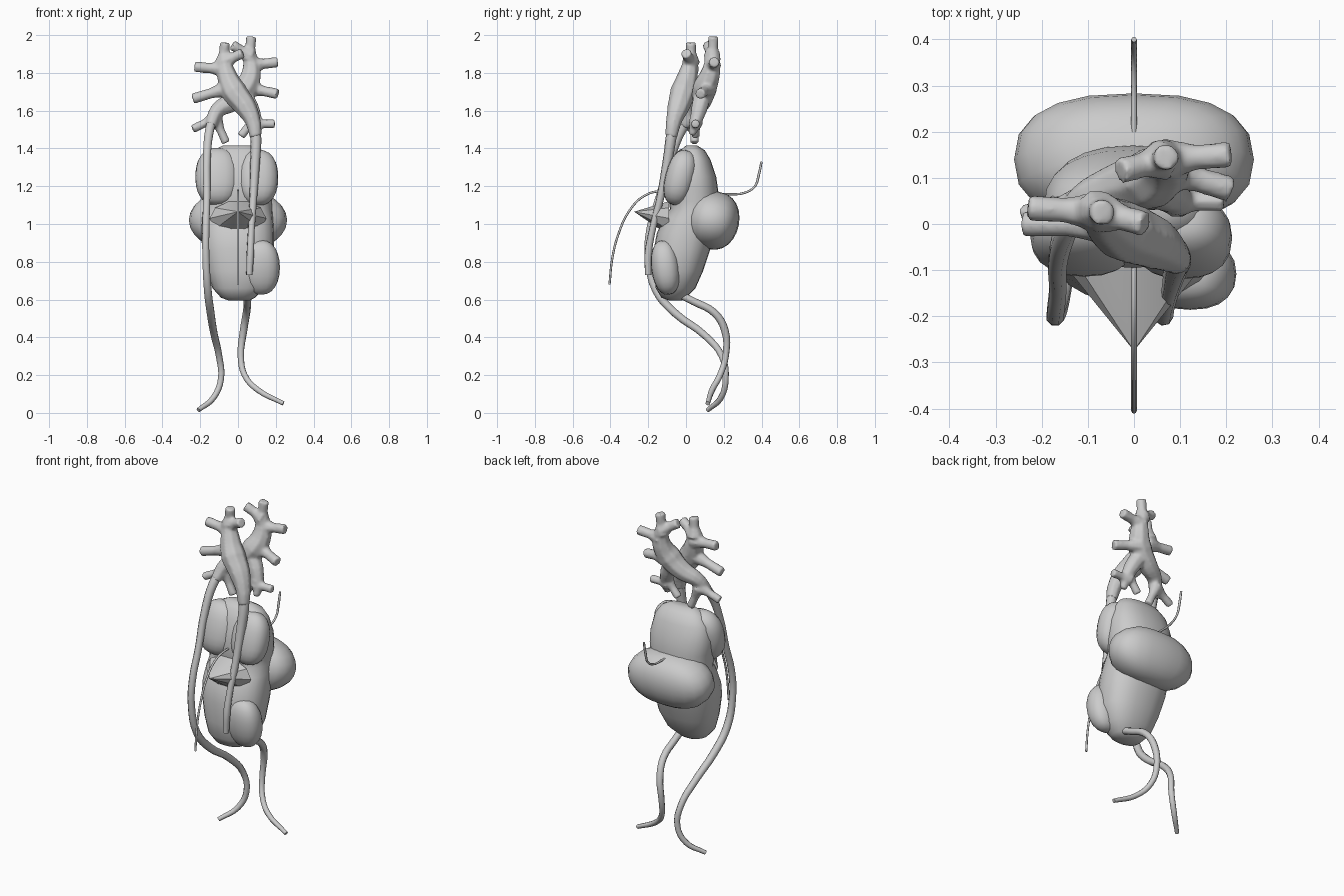
import bpy, bmesh, math
from mathutils import Vector

if "Cube" in bpy.data.objects:
    bpy.data.objects.remove(bpy.data.objects["Cube"])

grey = bpy.data.materials.new("light grey")
grey.diffuse_color = (0.6, 0.6, 0.6, 1)
grey.use_nodes = True
grey.node_tree.nodes["Principled BSDF"].inputs["Base Color"].default_value = grey.diffuse_color


def select(obs):
    bpy.ops.object.select_all(action='DESELECT')
    for ob in obs:
        ob.select_set(True)
    bpy.context.view_layer.objects.active = obs[0]


def finish(name, bm, angle=40):
    bmesh.ops.recalc_face_normals(bm, faces=bm.faces)
    me = bpy.data.meshes.new(name)
    bm.to_mesh(me)
    bm.free()
    me.materials.append(grey)
    ob = bpy.data.objects.new(name, me)
    bpy.context.collection.objects.link(ob)
    select([ob])
    bpy.ops.object.shade_smooth_by_angle(angle=math.radians(angle))
    return ob


def power(v, e):
    return math.copysign(abs(v) ** e, v)


def blob(name, center, size, tilt=0.0, e=0.85, ez=None, seg=20):
    """Rounded lobe, slightly boxy, tilted about x."""
    bm = bmesh.new()
    bmesh.ops.create_uvsphere(bm, u_segments=seg, v_segments=12, radius=1)
    c, s = math.cos(tilt), math.sin(tilt)
    exps = (e, e, ez or e)
    for v in bm.verts:
        x, y, z = (power(v.co[i], exps[i]) * size[i] for i in range(3))
        v.co = Vector((x, c * y - s * z, s * y + c * z)) + Vector(center)
    return finish(name, bm)


def loft(name, rings, seg=24, e=0.85):
    """rings: z, front y, back y, left x, right x."""
    bm = bmesh.new()
    loops = []
    for z, y0, y1, x0, x1 in rings:
        loop = []
        for i in range(seg):
            a = math.tau * i / seg
            loop.append(bm.verts.new(((x0 + x1) / 2 + (x1 - x0) / 2 * power(math.cos(a), e),
                                      (y0 + y1) / 2 + (y1 - y0) / 2 * power(math.sin(a), e), z)))
        loops.append(loop)
    for a, b in zip(loops, loops[1:]):
        for i in range(seg):
            j = (i + 1) % seg
            bm.faces.new((a[i], a[j], b[j], b[i]))
    bm.faces.new(loops[0])
    bm.faces.new(loops[-1])
    return finish(name, bm)


def tube(name, pts, steps=4):
    """Smooth vessel through points (x, y, z, radius)."""
    cu = bpy.data.curves.new(name, 'CURVE')
    cu.dimensions = '3D'
    cu.bevel_depth = 1
    cu.bevel_resolution = 2
    cu.resolution_u = steps
    cu.use_fill_caps = True
    sp = cu.splines.new('BEZIER')
    sp.bezier_points.add(len(pts) - 1)
    for bp, (x, y, z, r) in zip(sp.bezier_points, pts):
        bp.co = (x, y, z)
        bp.radius = r
        bp.handle_left_type = bp.handle_right_type = 'AUTO'
    ob = bpy.data.objects.new(name, cu)
    bpy.context.collection.objects.link(ob)
    bpy.context.view_layer.update()
    me = bpy.data.meshes.new_from_object(ob.evaluated_get(bpy.context.evaluated_depsgraph_get()))
    bpy.data.objects.remove(ob)
    bm = bmesh.new()
    bm.from_mesh(me)
    bpy.data.meshes.remove(me)
    bmesh.ops.remove_doubles(bm, verts=bm.verts, dist=1e-5)
    return finish(name, bm, 50)


def fuse(name, obs):
    """Melt overlapping vessels into one branching skin."""
    select(obs)
    bpy.ops.object.join()
    ob = bpy.context.view_layer.objects.active
    ob.name = name
    for m in list(ob.modifiers):
        ob.modifiers.remove(m)
    rm = ob.modifiers.new("skin", 'REMESH')
    rm.mode = 'VOXEL'
    rm.voxel_size = 0.008
    rm.use_smooth_shade = True
    sm = ob.modifiers.new("soften", 'SMOOTH')
    sm.factor = 0.5
    sm.iterations = 5
    for m in ("skin", "soften"):
        bpy.ops.object.modifier_apply(modifier=m)
    return ob


# central body
loft("body_core", [
    (0.595, -0.09, -0.02, -0.05, 0.06), (0.61, -0.13, 0.00, -0.09, 0.09),
    (0.66, -0.16, 0.05, -0.135, 0.14), (0.75, -0.17, 0.09, -0.165, 0.18),
    (0.87, -0.17, 0.13, -0.19, 0.19), (0.95, -0.155, 0.15, -0.195, 0.19),
    (1.03, -0.12, 0.165, -0.19, 0.185), (1.08, -0.085, 0.17, -0.185, 0.18),
    (1.12, -0.09, 0.17, -0.185, 0.18), (1.18, -0.095, 0.17, -0.19, 0.185),
    (1.25, -0.085, 0.16, -0.195, 0.185), (1.34, -0.06, 0.13, -0.175, 0.165),
    (1.39, -0.03, 0.10, -0.13, 0.13), (1.415, 0.00, 0.06, -0.08, 0.08)])

# lobes around the body
blob("upper_left_lobe", (-0.108, -0.02, 1.25), (0.118, 0.085, 0.155), -0.25, 0.85)
blob("upper_right_lobe", (0.105, -0.03, 1.245), (0.108, 0.08, 0.15), -0.25, 0.85)
blob("lower_right_lobe", (0.122, -0.108, 0.77), (0.1, 0.076, 0.145), 0.12, 0.85, 0.95)
blob("back_belt", (0, 0.14, 1.02), (0.26, 0.142, 0.155), -0.2, 0.8, 1.0)

# pointed beak on the front
bm = bmesh.new()
tip = bm.verts.new((0, -0.275, 1.065))
base = [bm.verts.new((0.15 * math.cos(math.tau * i / 10), -0.09,
                      1.03 + 0.095 * math.sin(math.tau * i / 10))) for i in range(10)]
bm.faces.new(base)
for i in range(10):
    bm.faces.new((base[i], base[(i + 1) % 10], tip))
finish("front_beak", bm, 30)

# long vessels hanging down
tube("left_long_vessel", [
    (-0.125, 0.035, 1.58, .026), (-0.15, -0.02, 1.50, .025), (-0.165, -0.08, 1.35, .022),
    (-0.165, -0.14, 1.15, .02), (-0.17, -0.19, 0.98, .02), (-0.17, -0.20, 0.83, .02),
    (-0.16, -0.16, 0.65, .022), (-0.145, -0.06, 0.53, .022), (-0.125, 0.10, 0.41, .02),
    (-0.10, 0.19, 0.30, .018), (-0.09, 0.21, 0.18, .017), (-0.13, 0.185, 0.08, .016),
    (-0.21, 0.115, 0.015, .012)])
tube("right_long_vessel", [
    (0.088, -0.07, 1.52, .028), (0.095, -0.08, 1.45, .029), (0.09, -0.10, 1.32, .026),
    (0.08, -0.14, 1.12, .02), (0.07, -0.18, 0.96, .018), (0.065, -0.20, 0.84, .02),
    (0.06, -0.20, 0.73, .017)])
tube("right_lower_vessel", [
    (0.05, -0.06, 0.64, .02), (0.05, 0.04, 0.59, .02), (0.045, 0.15, 0.53, .02),
    (0.03, 0.205, 0.44, .02), (0.015, 0.21, 0.30, .017), (0.035, 0.18, 0.20, .016),
    (0.10, 0.14, 0.125, .016), (0.24, 0.115, 0.05, .012)])

# thin whiskers on the centre plane
tube("front_whisker", [
    (0, -0.04, 1.17, .006), (0, -0.13, 1.175, .006), (0, -0.22, 1.15, .006),
    (0, -0.30, 1.07, .006), (0, -0.36, 0.94, .006), (0, -0.39, 0.82, .006), (0, -0.405, 0.68, .006)])
tube("back_whisker", [
    (0, 0.12, 1.16, .006), (0, 0.22, 1.158, .006), (0, 0.31, 1.165, .006),
    (0, 0.365, 1.20, .006), (0, 0.385, 1.26, .007), (0, 0.40, 1.33, .006)])

# front tree trunk, upper left to lower right
front = [tube("front_trunk", [
    (-0.075, 0.025, 1.87, .036), (-0.06, 0.01, 1.79, .054), (-0.02, -0.015, 1.70, .07),
    (0.04, -0.04, 1.62, .06), (0.08, -0.065, 1.54, .042), (0.094, -0.079, 1.46, .033)])]
# rear tree trunk, upper right to lower left, with a fork to the right
rear = [tube("rear_trunk", [
    (0.065, 0.14, 1.88, .038), (0.07, 0.13, 1.80, .054), (0.04, 0.10, 1.72, .068),
    (-0.03, 0.08, 1.65, .056), (-0.11, 0.045, 1.60, .042), (-0.145, -0.005, 1.52, .03)]),
    tube("rear_right_fork", [
        (0.02, 0.09, 1.69, .05), (0.07, 0.07, 1.61, .045), (0.10, 0.045, 1.52, .03),
        (0.10, 0.03, 1.47, .018)])]

# side branches: root, tip
branches = {
    "front_branch_top": ((-0.08, 0.03, 1.85), (-0.068, 0.025, 1.96)),
    "front_branch_left": ((-0.07, 0.025, 1.82), (-0.23, 0.035, 1.832)),
    "front_branch_right": ((-0.07, 0.025, 1.86), (0.025, 0.00, 1.905)),
    "front_branch_low": ((-0.05, 0.0, 1.72), (-0.24, 0.0, 1.663)),
    "rear_branch_top": ((0.06, 0.14, 1.87), (0.07, 0.145, 1.992)),
    "rear_branch_left": ((0.065, 0.14, 1.89), (-0.03, 0.115, 1.947)),
    "rear_branch_right": ((0.065, 0.14, 1.84), (0.21, 0.15, 1.857)),
    "rear_branch_low": ((0.06, 0.12, 1.72), (0.21, 0.075, 1.688)),
    "left_twig_outer": ((-0.12, 0.04, 1.56), (-0.24, 0.02, 1.503)),
    "left_twig_inner": ((-0.12, 0.045, 1.56), (-0.063, 0.045, 1.43)),
    "right_twig_outer": ((0.08, 0.05, 1.53), (0.195, 0.05, 1.53)),
    "right_twig_inner": ((0.09, 0.055, 1.56), (0.015, 0.05, 1.465)),
}
for name, (root, end) in branches.items():
    a, b = Vector(root), Vector(end)
    r = 0.023 if "twig" in name else 0.028
    ob = tube(name, [(*a, r * 1.7), (*a.lerp(b, 0.5), r), (*b, r * 1.05)], 3)
    (front if name.startswith("front") else rear).append(ob)
fuse("front_vessel_tree", front)
fuse("rear_vessel_tree", rear)
